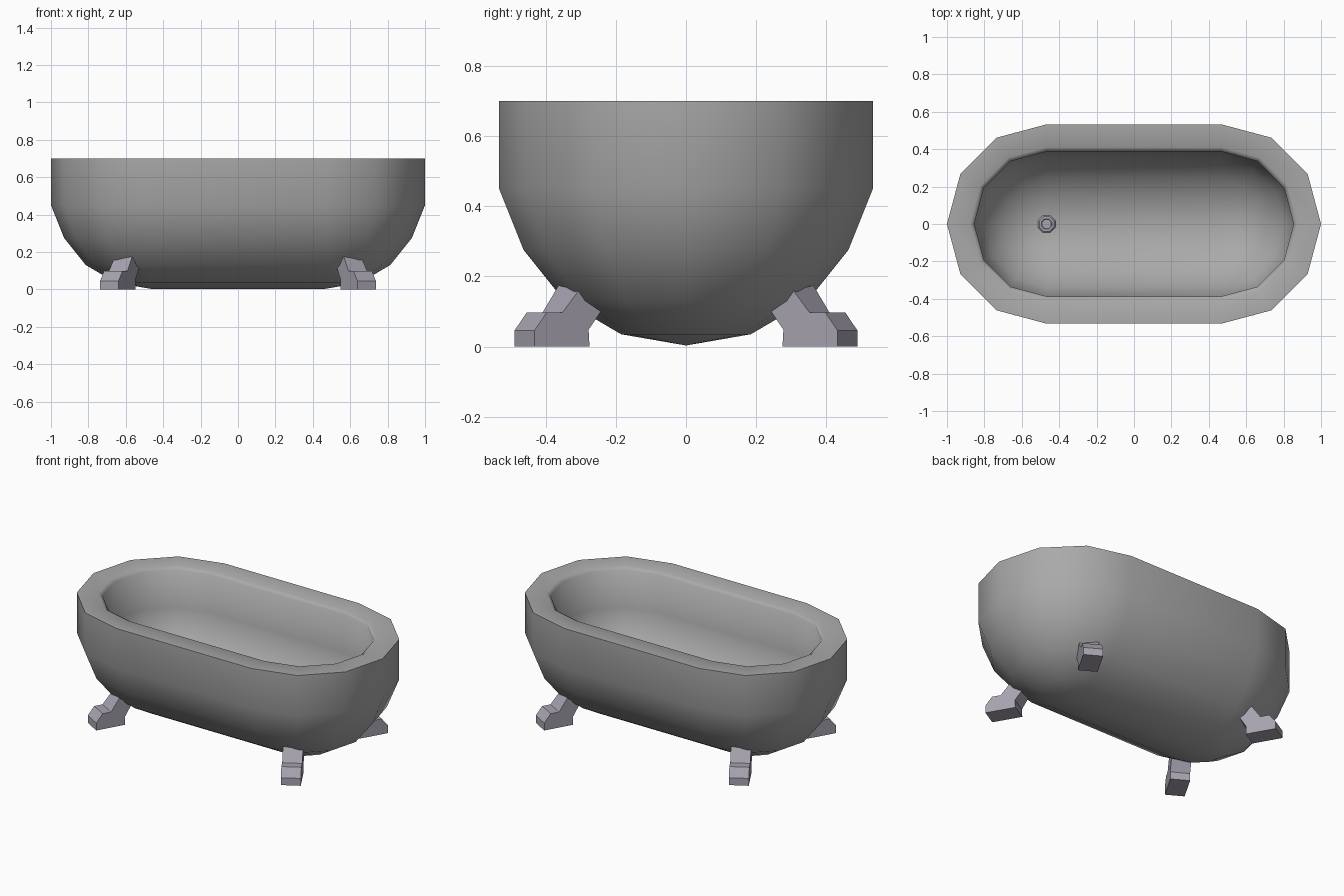
import bpy, bmesh, math
from mathutils import Vector

cube = bpy.data.objects.get("Cube")
if cube:
    bpy.data.objects.remove(cube, do_unlink=True)


def material(name, color):
    m = bpy.data.materials.new(name)
    m.use_nodes = True
    m.diffuse_color = color
    m.node_tree.nodes["Principled BSDF"].inputs["Base Color"].default_value = color
    return m


def finish(name, bm, mat, angle):
    bmesh.ops.remove_doubles(bm, verts=bm.verts, dist=0.0005)
    bmesh.ops.recalc_face_normals(bm, faces=bm.faces)
    mesh = bpy.data.meshes.new(name)
    bm.to_mesh(mesh)
    bm.free()
    mesh.materials.append(mat)
    ob = bpy.data.objects.new(name, mesh)
    bpy.context.collection.objects.link(ob)
    bpy.ops.object.select_all(action="DESELECT")
    ob.select_set(True)
    bpy.context.view_layer.objects.active = ob
    bpy.ops.object.shade_smooth_by_angle(angle=math.radians(angle))
    return ob


def loft(bm, rings):
    """Skin a stack of equal-length vertex rings."""
    for a, b in zip(rings, rings[1:]):
        n = len(a)
        for i in range(n):
            j = (i + 1) % n
            bm.faces.new((a[i], a[j], b[j], b[i]))


enamel = material("grey enamel", (0.40, 0.40, 0.40, 1))
metal = material("mauve metal", (0.39, 0.37, 0.44, 1))

HALF = 0.467  # half the straight length of the tub


def oval(bm, r, z):
    """Ring made of two six-sided half circles joined by straight sides."""
    ring = []
    for side, start in ((1, -90), (-1, 90)):
        for k in range(7):
            a = math.radians(start + 30 * k)
            ring.append(bm.verts.new((side * HALF + r * math.cos(a), r * math.sin(a), z)))
    return ring


# Tub: outer bowl, rim and inner bowl in one skin
profile = [(0, 0.003), (0.185, 0.035), (0.347, 0.13), (0.463, 0.275), (0.533, 0.45),
           (0.533, 0.70), (0.41, 0.70), (0.387, 0.685), (0.387, 0.45),
           (0.337, 0.32), (0.25, 0.22), (0.135, 0.155), (0, 0.13)]
bm = bmesh.new()
loft(bm, [oval(bm, r, z) for r, z in profile])
bmesh.ops.dissolve_degenerate(bm, edges=bm.edges, dist=0.0005)
finish("tub", bm, enamel, 65)

# Feet: a side outline pulled to width, turned outward and mirrored to each corner
outline = [(0.09, 0), (0.09, 0.046), (0.05, 0.097), (-0.002, 0.097),
           (-0.055, 0.167), (-0.128, 0.107), (-0.088, 0.048), (-0.091, 0)]
out = Vector((0.5, 0.866, 0))
across = Vector((0.866, -0.5, 0))
for sx, x_name in ((1, "left"), (-1, "right")):
    for sy, y_name in ((-1, "front"), (1, "back")):
        bm = bmesh.new()
        sides = []
        for w in (-0.057, 0.057):
            side = []
            for s, z in outline:
                p = Vector((0.6425, 0.3825, z)) + out * s + across * w
                if z > 0.1:
                    p.z -= w * 0.13
                side.append(bm.verts.new((p.x * sx, p.y * sy, p.z)))
            sides.append(side)
            bm.faces.new(side)
        loft(bm, sides)
        finish(f"{y_name}_{x_name}_foot", bm, metal, 30)

# Drain: eight-sided collar with a sunken centre
bm = bmesh.new()
rings = []
for r, z in ((0.05, 0.12), (0.05, 0.145), (0.042, 0.152), (0.03, 0.152), (0.026, 0.142)):
    rings.append([bm.verts.new((-HALF + r * math.cos(math.pi * (k + 0.5) / 4),
                                r * math.sin(math.pi * (k + 0.5) / 4), z)) for k in range(8)])
loft(bm, rings)
bm.faces.new(rings[0])
bm.faces.new(rings[-1])
finish("drain", bm, metal, 30)
